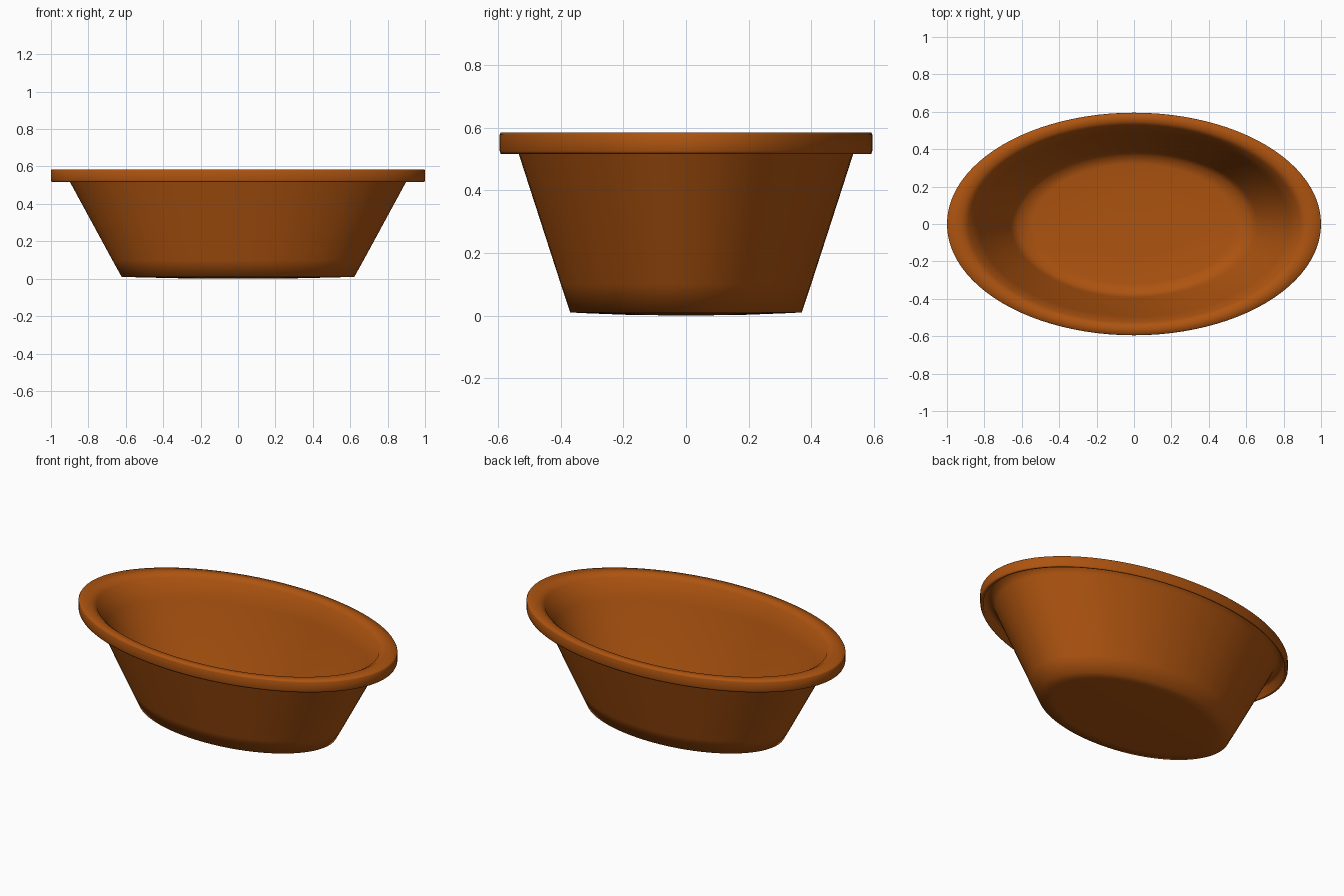
import bpy
import bmesh
import math

cube = bpy.data.objects.get("Cube")
if cube:
    bpy.data.objects.remove(cube, do_unlink=True)

SEGMENTS = 96
RATIO = 0.595  # depth of the oval relative to its width

terracotta = bpy.data.materials.new("terracotta")
terracotta.use_nodes = True
terracotta.diffuse_color = (0.42, 0.088, 0.005, 1)
terracotta.node_tree.nodes["Principled BSDF"].inputs["Base Color"].default_value = (0.42, 0.088, 0.005, 1)


def oval_lathe(name, profile):
    """Sweep (radius, height) points round an oval; zero radius closes with a fan."""
    bm = bmesh.new()
    rings = []
    for r, z in profile:
        count = SEGMENTS if r > 0 else 1
        rings.append([bm.verts.new((r * math.cos(math.tau * i / SEGMENTS),
                                    r * RATIO * math.sin(math.tau * i / SEGMENTS), z))
                      for i in range(count)])
    for a, b in zip(rings, rings[1:]):
        for i in range(SEGMENTS):
            j = (i + 1) % SEGMENTS
            corners = [a[i % len(a)], a[j % len(a)], b[j % len(b)], b[i % len(b)]]
            bm.faces.new(list(dict.fromkeys(corners)))
    bmesh.ops.recalc_face_normals(bm, faces=bm.faces)
    mesh = bpy.data.meshes.new(name)
    bm.to_mesh(mesh)
    bm.free()
    mesh.materials.append(terracotta)
    mesh.shade_smooth()
    obj = bpy.data.objects.new(name, mesh)
    bpy.context.collection.objects.link(obj)
    return obj


# One thin shell: underside, outer wall, hollow turned-down rim, inner wall, floor
oval_lathe("oval_basin", [
    (0, 0), (0.3, 0.002), (0.52, 0.007), (0.622, 0.01),   # underside
    (0.672, 0.1), (0.9, 0.52), (0.925, 0.565),            # outer wall
    (0.975, 0.565), (0.98, 0.52), (0.995, 0.516),         # hollow under the lip
    (1.0, 0.525), (1.0, 0.578), (0.995, 0.585),           # lip
    (0.92, 0.585), (0.885, 0.565),                        # rim top
    (0.83, 0.45), (0.66, 0.09), (0.62, 0.03),             # inner wall
    (0.54, 0.02), (0.3, 0.015), (0, 0.013),               # floor
])
